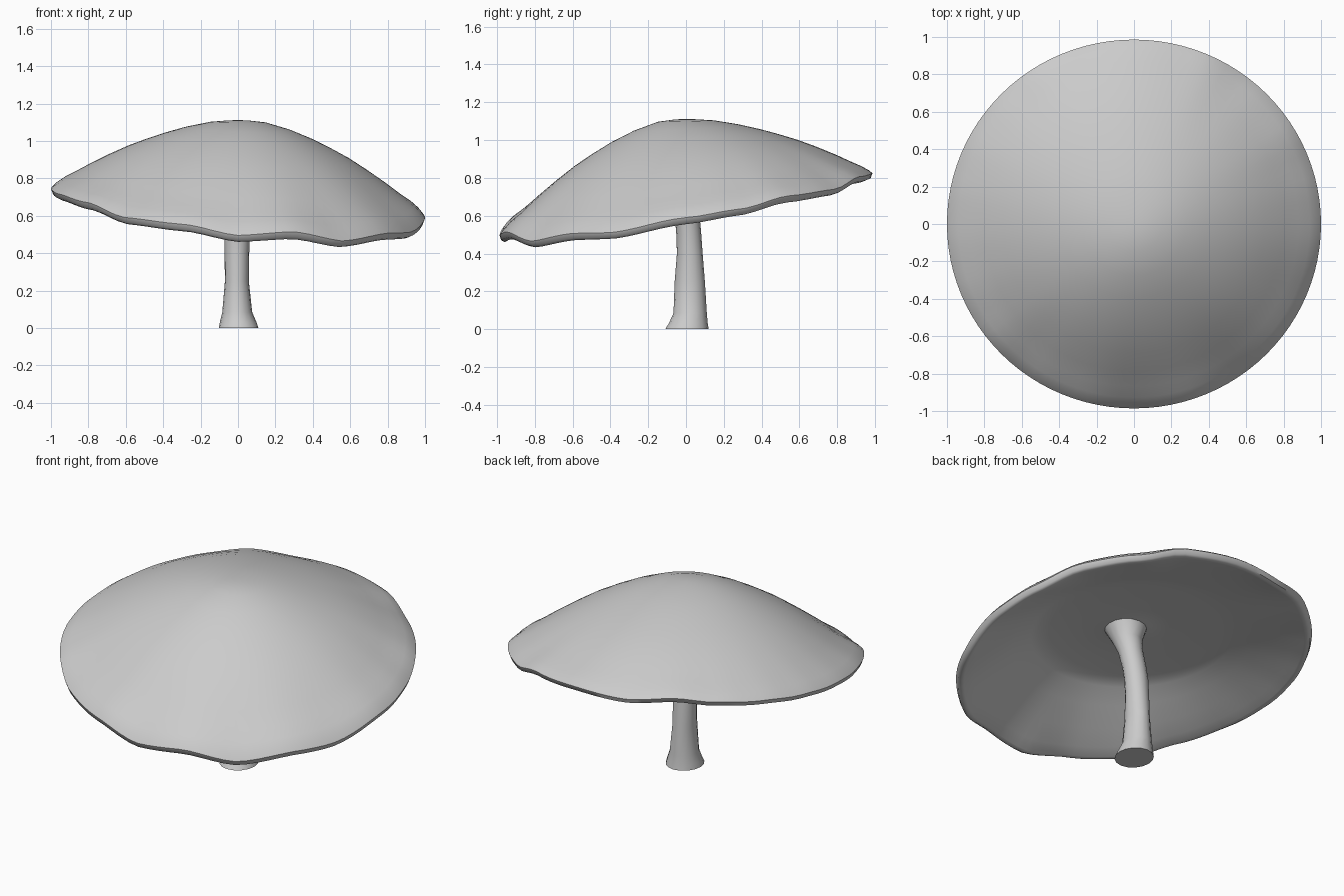
import bpy, bmesh, math

if "Cube" in bpy.data.objects:
    bpy.data.objects.remove(bpy.data.objects["Cube"])

# Height of the lower lip of the cap, (angle in degrees, z)
RIM = [(0, .555), (17, .60), (33, .67), (53, .705), (67, .77), (88, .79), (104, .785),
       (121, .82), (135, .79), (150, .765), (166, .735), (180, .71), (198, .68),
       (217, .635), (233, .555), (253, .52), (270, .46), (287, .48), (304, .43),
       (323, .472), (336, .475), (360, .555)]
# (radius, fraction of the way from rim to apex)
DOME = [(.06, .998), (.15, .978), (.28, .90), (.4, .80), (.5, .70), (.6, .59),
        (.7, .46), (.8, .32), (.88, .20), (.94, .12), (.98, .05), (1, 0)]
UNDER = [(.955, .02), (.9, .13), (.8, .34), (.68, .60), (.58, .80), (.54, .86),
         (.48, .89), (.35, .93), (.2, .96), (.1, .95)]


def lip(deg):
    for (a, za), (b, zb) in zip(RIM, RIM[1:]):
        if a <= deg <= b:
            t = (1 - math.cos(math.pi * (deg - a) / (b - a))) / 2
            t = .5 * t + .5 * (deg - a) / (b - a)
            return za + (zb - za) * t


def loft(name, rings, first=None, last=None):
    """Skin a list of rings, closing the ends on a point or with a flat face."""
    bm = bmesh.new()
    vs = [[bm.verts.new(p) for p in ring] for ring in rings]
    n = len(vs[0])
    for a, b in zip(vs, vs[1:]):
        for i in range(n):
            j = (i + 1) % n
            bm.faces.new((a[i], a[j], b[j], b[i]))
    for ring, tip in ((vs[0], first), (vs[-1], last)):
        if tip is None:
            bm.faces.new(ring)
        else:
            v = bm.verts.new(tip)
            for i in range(n):
                bm.faces.new((ring[i], ring[(i + 1) % n], v))
    bmesh.ops.recalc_face_normals(bm, faces=bm.faces)
    me = bpy.data.meshes.new(name)
    bm.to_mesh(me)
    bm.free()
    ob = bpy.data.objects.new(name, me)
    bpy.context.collection.objects.link(ob)
    bpy.ops.object.select_all(action='DESELECT')
    ob.select_set(True)
    bpy.context.view_layer.objects.active = ob
    bpy.ops.object.shade_smooth_by_angle(angle=math.radians(50))
    return ob


# Cap: tilted dome with a wavy lip and a hollow underside
N = 96
APEX, HUB = 1.11, .85


def cap_ring(r, f, top, lift):
    ring = []
    for i in range(N):
        a = 2 * math.pi * i / N
        plane = .635 - .08 * math.cos(a) + .17 * math.sin(a)
        wave = lip(360 * i / N) - plane
        base = plane + wave * r ** 5 + lift
        ring.append((r * math.cos(a), .986 * r * math.sin(a), base + (top - base) * f))
    return ring


rings = [cap_ring(r, f, APEX, .035) for r, f in DOME]
rings += [cap_ring(.99, 0, HUB, .008), cap_ring(.972, 0, HUB, 0)]
rings += [cap_ring(r, f, HUB, 0) for r, f in UNDER]
loft("cap", rings, (0, 0, 1.112), (0, 0, .82))

# Stem: flared foot, leaning slightly to the front at the top; (z, x, y, rx, ry)
STEM = [(0, .003, .005, .106, .115), (.03, .001, .012, .098, .103),
        (.085, -.004, .022, .080, .088), (.25, -.006, .02, .064, .080),
        (.4, -.006, .02, .066, .068), (.5, -.004, .015, .068, .066),
        (.58, .004, .008, .068, .066), (.68, .015, -.01, .07, .07),
        (.76, .025, -.03, .085, .085), (.84, .03, -.04, .12, .12)]
S = 16
loft("stem", [[(x + rx * math.cos(2 * math.pi * i / S), y + ry * math.sin(2 * math.pi * i / S), z)
               for i in range(S)] for z, x, y, rx, ry in STEM])
